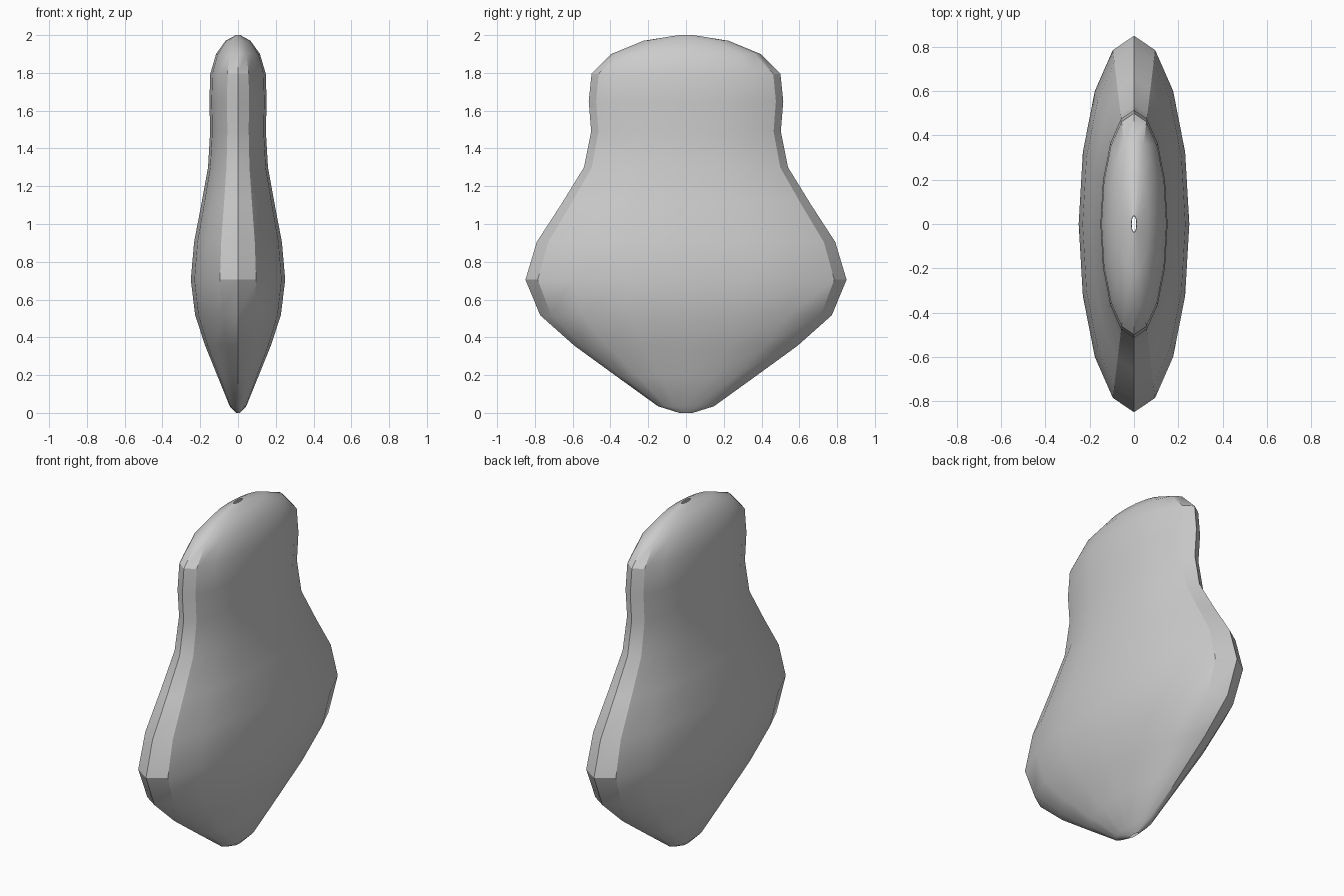
import bpy, bmesh, math

if "Cube" in bpy.data.objects:
    bpy.data.objects.remove(bpy.data.objects["Cube"])

SIDES = 16
FLATTEN = 0.294  # thickness relative to width

# Half-width and height of each ring, bottom to top
PROFILE = [(0.035, 0.0), (0.148, 0.035), (0.37, 0.195), (0.59, 0.355),
           (0.772, 0.517), (0.85, 0.705), (0.79, 0.905), (0.66, 1.105),
           (0.54, 1.30), (0.502, 1.49), (0.515, 1.65), (0.50, 1.795),
           (0.395, 1.90), (0.225, 1.97), (0.038, 2.0)]

grey = bpy.data.materials.new("plain grey")
grey.diffuse_color = (0.6, 0.6, 0.6, 1)
grey.use_nodes = True
grey.node_tree.nodes["Principled BSDF"].inputs["Base Color"].default_value = grey.diffuse_color

# Flattened vase body, open at the small top and bottom rims
bm = bmesh.new()
rings = []
for r, z in PROFILE:
    ring = []
    for i in range(SIDES):
        a = 2 * math.pi * i / SIDES
        ring.append(bm.verts.new((FLATTEN * r * math.cos(a), r * math.sin(a), z)))
    rings.append(ring)
for low, high in zip(rings, rings[1:]):
    for i in range(SIDES):
        j = (i + 1) % SIDES
        bm.faces.new((low[i], low[j], high[j], high[i]))

mesh = bpy.data.meshes.new("vase_body")
bm.to_mesh(mesh)
bm.free()
mesh.materials.append(grey)
body = bpy.data.objects.new("vase_body", mesh)
bpy.context.collection.objects.link(body)

# Smooth faces, crisp narrow sides
body.select_set(True)
bpy.context.view_layer.objects.active = body
bpy.ops.object.shade_smooth_by_angle(angle=math.radians(30))
